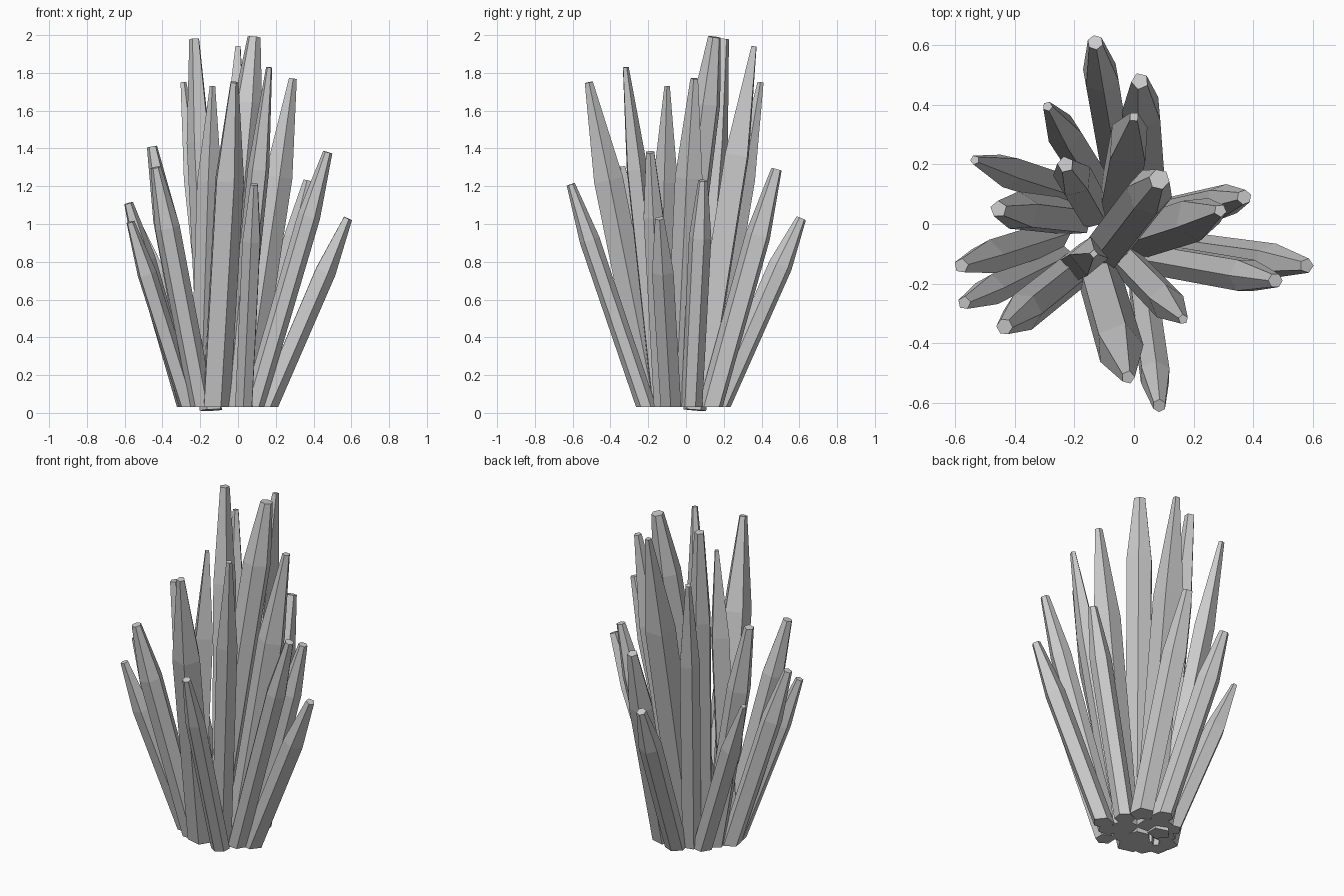
import bpy, bmesh, math, random
from mathutils import Vector

random.seed(4)
default = bpy.data.objects.get("Cube")
if default:
    bpy.data.objects.remove(default)

# Single stone colour
stone = bpy.data.materials.new("pale_grey_crystal")
stone.use_nodes = True
stone.diffuse_color = (0.6, 0.6, 0.6, 1)
stone.node_tree.nodes["Principled BSDF"].inputs["Base Color"].default_value = stone.diffuse_color

GROUND = 0.03   # level of the shared flat cut under the cluster

# Crystal habits: sides, tip radius as share of shoulder radius, shoulder position along the axis
HABITS = {
    "blunt": (6, 0.42, 0.75),
    "five_sided": (5, 0.42, 0.72),
    "slender": (5, 0.28, 0.7),
    "high_shouldered": (6, 0.45, 0.82),
    "square": (4, 0.22, 0.7),
}


def crystal(name, habit, base, tip, radius, flat_cut=True):
    """Tapered prism: slightly narrower foot, wide shoulder, small flat cap."""
    sides, tip_share, shoulder = HABITS[habit]
    start = Vector((*base, GROUND if flat_cut else GROUND / 2))
    end = Vector(tip)
    axis = (end - start).normalized()
    turn = axis.to_track_quat("Z", "Y").to_matrix()
    roll = random.uniform(0, math.tau)
    stations = ((0, 0.95), (shoulder, 1), (1, tip_share))

    bm = bmesh.new()
    rings = []
    for along, share in stations:
        ring = []
        for i in range(sides):
            angle = roll + math.tau * i / sides
            offset = Vector((math.cos(angle), math.sin(angle), 0)) * radius * share
            point = start.lerp(end, along) + turn @ offset
            if along == 0 and flat_cut:      # slide along the axis to the cut plane
                point += axis * ((GROUND - point.z) / axis.z)
            ring.append(bm.verts.new(point))
        rings.append(ring)
    for low, high in zip(rings, rings[1:]):
        for i in range(sides):
            j = (i + 1) % sides
            bm.faces.new((low[i], low[j], high[j], high[i]))
    bm.faces.new(rings[0][::-1])
    bm.faces.new(rings[-1])
    bmesh.ops.recalc_face_normals(bm, faces=bm.faces)

    mesh = bpy.data.meshes.new(name)
    bm.to_mesh(mesh)
    bm.free()
    mesh.materials.append(stone)
    bpy.context.collection.objects.link(bpy.data.objects.new(name, mesh))


# Tall central crystals
crystal("main_central_crystal", "high_shouldered", (-.1, -.09), (.085, .15, 1.99), .078)
crystal("tall_left_leaning_crystal", "five_sided", (-.14, .045), (-.23, .2, 1.98), .067, flat_cut=False)
crystal("tall_rear_crystal", "square", (-.06, .06), (0, .36, 1.94), .084)
crystal("upright_inner_crystal", "square", (-.19, -.13), (-.135, -.1, 1.73), .066)
crystal("tall_side_crystal", "slender", (.03, -.04), (.29, .045, 1.77), .078)

# Rear crystals
crystal("rear_corner_crystal", "slender", (-.11, .11), (-.29, .395, 1.75), .06)
crystal("short_rear_crystal", "blunt", (-.055, .17), (-.13, .61, 1.03), .064)
crystal("broad_rear_crystal", "five_sided", (.05, .13), (.02, .48, 1.29), .07)

# Front crystals
crystal("broad_front_crystal", "slender", (-.12, -.17), (-.02, -.515, 1.75), .082)
crystal("short_front_crystal", "blunt", (.03, -.21), (.085, -.61, 1.21), .054)
crystal("front_corner_crystal", "slender", (-.02, -.13), (.165, -.32, 1.83), .06)

# Crystals fanning towards +x
crystal("upper_plus_x_crystal", "blunt", (.08, -.12), (.475, -.19, 1.38), .06)
crystal("outer_plus_x_crystal", "five_sided", (.15, -.08), (.58, -.14, 1.03), .06)
crystal("inner_plus_x_crystal", "blunt", (.09, .03), (.37, .09, 1.23), .06)

# Crystals fanning towards -x
crystal("rear_minus_x_crystal", "slender", (-.18, .1), (-.535, .215, 1.02), .058)
crystal("upper_minus_x_crystal", "five_sided", (-.2, .02), (-.455, .05, 1.41), .068)
crystal("outer_minus_x_crystal", "five_sided", (-.27, -.04), (-.58, -.14, 1.11), .06)
crystal("low_minus_x_crystal", "five_sided", (-.26, -.11), (-.57, -.265, 1.01), .054)
crystal("front_minus_x_crystal", "blunt", (-.19, -.15), (-.435, -.345, 1.3), .066)
